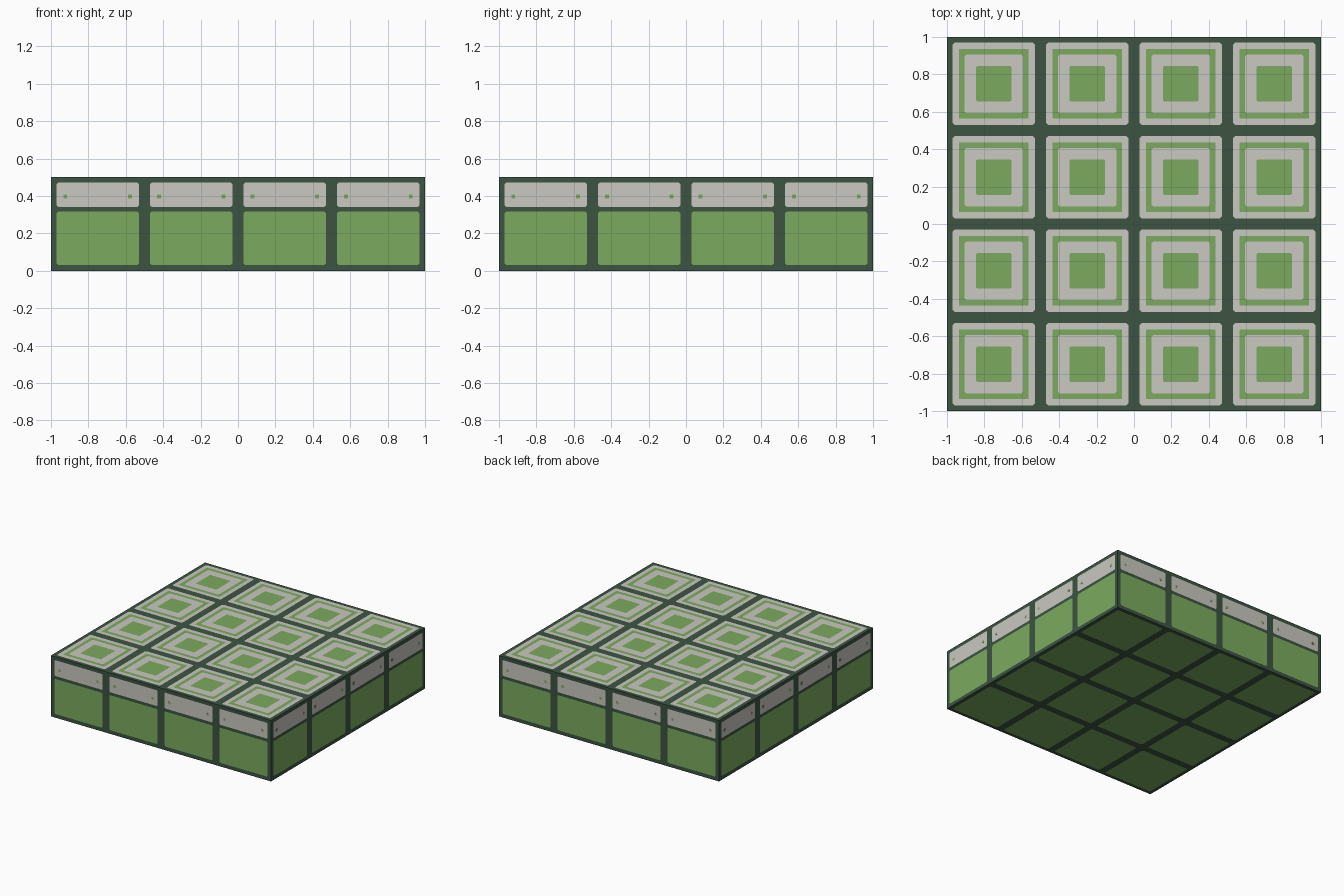
import bpy, bmesh
from mathutils import Vector, Matrix
from math import pi

if "Cube" in bpy.data.objects:
    bpy.data.objects.remove(bpy.data.objects["Cube"])


def material(name, rgb):
    lin = [((c / 255 + 0.055) / 1.055) ** 2.4 for c in rgb]
    m = bpy.data.materials.new(name)
    m.diffuse_color = (*lin, 1)
    m.use_nodes = True
    m.node_tree.nodes["Principled BSDF"].inputs["Base Color"].default_value = m.diffuse_color
    return m


FRAME, GREY, GREEN = 0, 1, 2
mats = [material("dark green frame", (60, 84, 66)),
        material("pale grey panel", (202, 200, 193)),
        material("leaf green panel", (124, 170, 94))]


def loop(bm, mat, x0, y0, x1, y1, c):
    # rectangle with small clipped corners, counter-clockwise
    pts = [(x0 + c, y0), (x1 - c, y0), (x1, y0 + c), (x1, y1 - c),
           (x1 - c, y1), (x0 + c, y1), (x0, y1 - c), (x0, y0 + c)]
    return [bm.verts.new(mat @ Vector((x, y, 0))) for x, y in pts]


def panel(bm, mat, rect, rings):
    # nested flush panels: rings hold (rectangle, corner clip, colour)
    outer, colour = loop(bm, mat, *rect, 0), FRAME
    for r, clip, nxt in rings:
        inner = loop(bm, mat, *r, clip)
        for i in range(8):
            j = (i + 1) % 8
            bm.faces.new((outer[i], outer[j], inner[j], inner[i])).material_index = colour
        outer, colour = inner, nxt
    bm.faces.new(outer).material_index = colour


def square(x, y, h):
    return (x - h, y - h, x + h, y + h)


def finish(bm, name):
    bmesh.ops.remove_doubles(bm, verts=bm.verts, dist=1e-4)
    me = bpy.data.meshes.new(name)
    bm.to_mesh(me)
    bm.free()
    for m in mats:
        me.materials.append(m)
    ob = bpy.data.objects.new(name, me)
    bpy.context.collection.objects.link(ob)


centres = [-0.75, -0.25, 0.25, 0.75]
top = Matrix.Translation((0, 0, 0.5))
under = Matrix.Rotation(pi, 4, 'X')
# side k: local x runs along the side, local y is up
sides = [Matrix.Rotation(k * pi / 2, 4, 'Z') @ Matrix.Translation((0, -1, 0))
         @ Matrix.Rotation(pi / 2, 4, 'X') for k in range(4)]

bm = bmesh.new()
# top tiles with square ring and centre; underside tiles
for x in centres:
    for y in centres:
        panel(bm, top, square(x, y, 0.25),
              [(square(x, y, 0.22), 0.01, GREY), (square(x, y, 0.186), 0.003, GREEN),
               (square(x, y, 0.157), 0.01, GREY), (square(x, y, 0.094), 0.004, GREEN)])
        panel(bm, under, square(x, y, 0.25), [(square(x, y, 0.22), 0.01, GREEN)])
# side tiles: tall green panel below, pale band above
for s in sides:
    for x in centres:
        panel(bm, s, (x - 0.25, 0, x + 0.25, 0.33),
              [((x - 0.22, 0.03, x + 0.22, 0.318), 0.01, GREEN)])
        panel(bm, s, (x - 0.25, 0.33, x + 0.25, 0.5),
              [((x - 0.22, 0.342, x + 0.22, 0.472), 0.008, GREY)])
finish(bm, "tiled_slab")

# tiny green studs on the pale side bands
bm = bmesh.new()
for s in sides:
    for x in centres:
        for d in (-0.173, 0.173):
            bmesh.ops.create_cube(bm, size=0.02, matrix=s @ Matrix.Translation((x + d, 0.397, 0))
                                  @ Matrix.Diagonal((1, 1, 0.1, 1)))
for f in bm.faces:
    f.material_index = GREEN
finish(bm, "side_studs")
